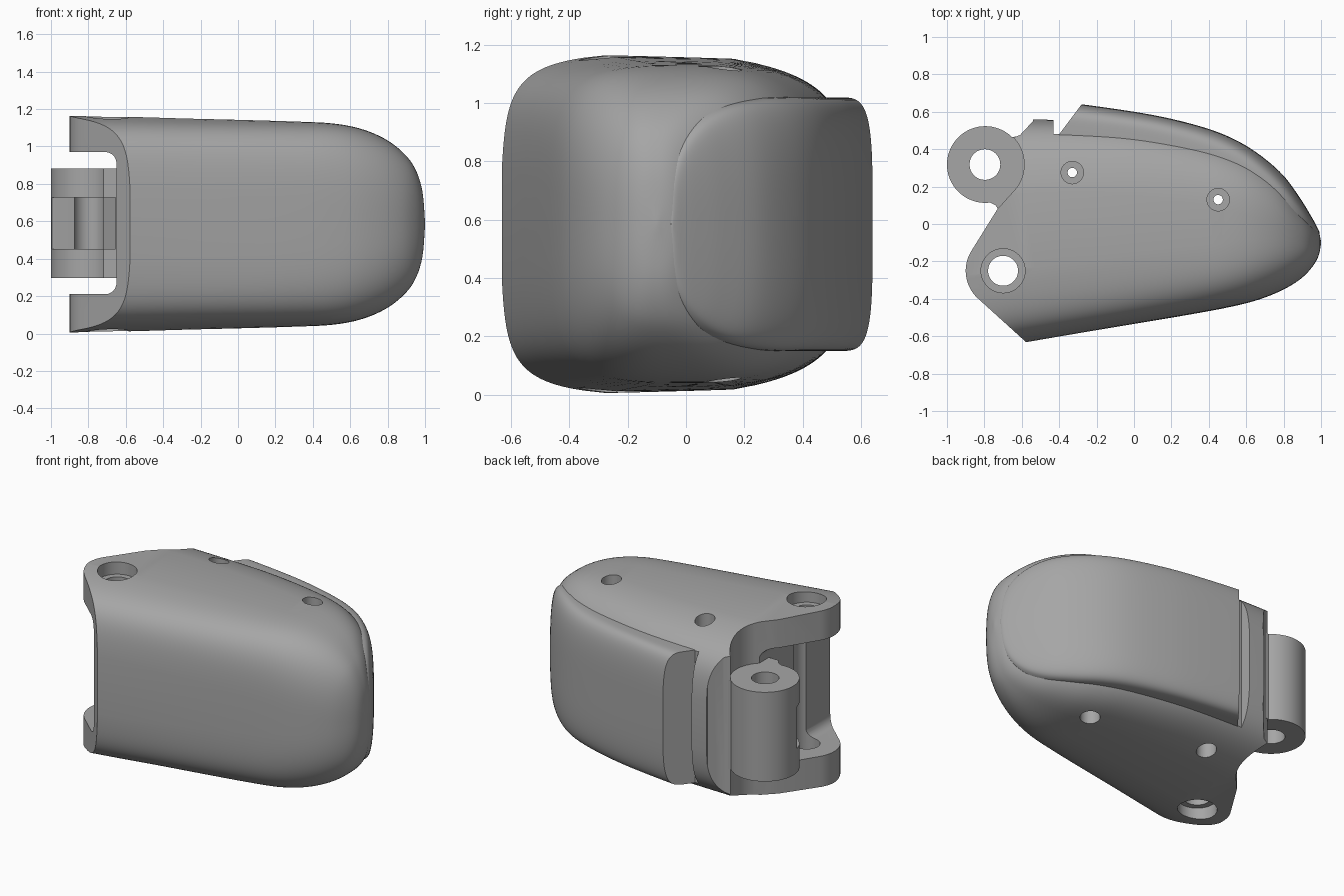
import bpy, bmesh, math
from mathutils import Vector

if "Cube" in bpy.data.objects:
    bpy.data.objects.remove(bpy.data.objects["Cube"])

ZC = 0.585
grey = bpy.data.materials.new("plain_grey")
grey.diffuse_color = (0.38, 0.38, 0.38, 1)
grey.use_nodes = True
grey.node_tree.nodes["Principled BSDF"].inputs["Base Color"].default_value = grey.diffuse_color


def make(name, bm):
    bmesh.ops.recalc_face_normals(bm, faces=bm.faces)
    me = bpy.data.meshes.new(name)
    bm.to_mesh(me)
    bm.free()
    ob = bpy.data.objects.new(name, me)
    bpy.context.collection.objects.link(ob)
    me.materials.append(grey)
    return ob


def catmull(rows, steps=5):
    out = []
    for i in range(len(rows) - 1):
        p = [Vector(rows[max(0, min(len(rows) - 1, i + k))]) for k in (-1, 0, 1, 2)]
        for s in range(steps):
            t = s / steps
            out.append(0.5 * (2 * p[1] + (p[2] - p[0]) * t
                              + (2 * p[0] - 5 * p[1] + 4 * p[2] - p[3]) * t * t
                              + (3 * p[1] - p[0] - 3 * p[2] + p[3]) * t ** 3))
    return out + [Vector(rows[-1])]


def loft(name, rows, dome=False, n=112):
    """Skin superellipse sections; rows hold x, y min, y max, half height, exponent."""
    bm = bmesh.new()
    rings = []
    for x, y0, y1, h, e in catmull(rows):
        ring = []
        k_dome = max(0, (e - 2) / 5) if dome else 0
        for k in range(n):
            a = 2 * math.pi * (k + 0.5) / n
            c, s = math.cos(a), math.sin(a)
            v = math.copysign(abs(c) ** (2 / e), c)
            w = math.copysign(abs(s) ** (2 / e), s)
            # the faces bulge gently, more so towards the pad side
            z = h * w * (1 - k_dome * (0.21 if v > 0 else 0.11) * v * v)
            y = (y0 + y1) / 2 + (y1 - y0) / 2 * v * (1 - k_dome * 0.065 * w * w)
            ring.append(bm.verts.new((x, y, ZC + z)))
        rings.append(ring)
    for a, b in zip(rings, rings[1:]):
        for k in range(n):
            bm.faces.new((a[k], a[(k + 1) % n], b[(k + 1) % n], b[k]))
    bm.faces.new(rings[0])
    bm.faces.new(rings[-1])
    return make(name, bm)


def prism(name, pts, lo, hi, axis='z'):
    """Extrude an xy outline along z, or an xz outline along y."""
    bm = bmesh.new()
    put = (lambda p, d: (p[0], p[1], d)) if axis == 'z' else (lambda p, d: (p[0], d, p[1]))
    a = [bm.verts.new(put(p, lo)) for p in pts]
    b = [bm.verts.new(put(p, hi)) for p in pts]
    bm.faces.new(a)
    bm.faces.new(b)
    for i in range(len(pts)):
        j = (i + 1) % len(pts)
        bm.faces.new((a[i], a[j], b[j], b[i]))
    return make(name, bm)


def arc(cx, cy, r, a0, a1, n):
    return [(cx + r * math.cos(math.radians(a0 + (a1 - a0) * i / n)),
             cy + r * math.sin(math.radians(a0 + (a1 - a0) * i / n))) for i in range(n + 1)]


def disc(cx, cy, r, lo, hi, n=48):
    return prism("cutter", arc(cx, cy, r, 0, 360 * (n - 1) / n, n - 1), lo, hi)


def boolean(ob, tool, op='DIFFERENCE'):
    m = ob.modifiers.new("cut", 'BOOLEAN')
    m.operation, m.solver, m.object = op, 'EXACT', tool
    bpy.context.view_layer.objects.active = ob
    bpy.ops.object.modifier_apply(modifier=m.name)
    bpy.data.objects.remove(tool, do_unlink=True)


def smooth(ob, angle=32):
    bpy.ops.object.select_all(action='DESELECT')
    ob.select_set(True)
    bpy.context.view_layer.objects.active = ob
    bpy.ops.object.shade_smooth_by_angle(angle=math.radians(angle))


# main shell, lofted from the hinge end to the tip
body = loft("finger_body", [
    (-1.05, -0.72, 0.57, 0.590, 7), (-0.6, -0.641, 0.565, 0.582, 7),
    (-0.28, -0.585, 0.555, 0.571, 6.6), (0.0, -0.537, 0.53, 0.562, 6.0),
    (0.3, -0.485, 0.475, 0.551, 5.2), (0.5, -0.447, 0.42, 0.540, 4.5),
    (0.65, -0.410, 0.36, 0.512, 3.8), (0.78, -0.36, 0.272, 0.459, 3.3),
    (0.88, -0.302, 0.145, 0.385, 2.9), (0.945, -0.24, 0.04, 0.300, 2.7),
    (0.985, -0.175, -0.03, 0.180, 2.5), (1.0, -0.105, -0.095, 0.01, 2.2)], dome=True)

# rear outline: cheek curve, hinge hollow, lip and groove for the pad
outline = ([(1.2, -1), (-0.15, -1), (-0.57, -0.638)]
           + arc(-0.70, -0.25, 0.2, 228, 146, 14)
           + [(-0.73, 0.08)] + arc(-0.795, 0.318, 0.208, -38, 44, 12)
           + [(-0.61, 0.475), (-0.54, 0.55), (-0.54, 0.8), (-0.43, 0.8), (-0.43, 0.48),
              (-0.38, 0.48), (-0.2, 0.8), (1.2, 0.8)])
boolean(body, prism("cutter", outline, -0.5, 2), 'INTERSECT')

# slot between the two cheeks, with rounded inner corners
slot = [(-1.2, 0.21)] + arc(-0.71, 0.27, 0.06, -90, 0, 8) + arc(-0.71, 0.91, 0.06, 0, 90, 8) + [(-1.2, 0.97)]
boolean(body, prism("cutter", slot, -0.9, 0.9, 'y'))

# pivot holes and screw holes, countersunk from both sides
for cx, cy, r_in, r_out, depth in ((-0.70, -0.25, 0.08, 0.118, 0.07),
                                   (-0.33, 0.275, 0.025, 0.06, 0.20),
                                   (0.45, 0.13, 0.025, 0.06, 0.20)):
    boolean(body, disc(cx, cy, r_in, -0.5, 2))
    boolean(body, disc(cx, cy, r_out, 1.15 - depth, 2))
    boolean(body, disc(cx, cy, r_out, -0.5, 0.02 + depth))
smooth(body)

# soft pad over the back side, slanted at its rear end, clear of the screw holes
pad = loft("grip_pad", [
    (-0.5, 0.38, 0.665, 0.435, 4.2), (-0.28, 0.37, 0.64, 0.435, 4.2),
    (0.0, 0.34, 0.60, 0.435, 4.2), (0.2, 0.29, 0.562, 0.435, 4.2),
    (0.4, 0.215, 0.508, 0.435, 4.2), (0.55, 0.15, 0.446, 0.435, 4),
    (0.68, 0.08, 0.364, 0.430, 3.6), (0.8, 0.01, 0.258, 0.405, 3.1),
    (0.89, -0.03, 0.135, 0.345, 2.7), (0.95, -0.055, 0.037, 0.255, 2.4),
    (0.982, -0.06, -0.022, 0.14, 2.2), (0.992, -0.05, -0.045, 0.01, 2.0)])
boolean(pad, prism("cutter", [(-0.8, 0), (-0.40, 0), (-0.40, 0.48), (-0.28, 0.64),
                              (-0.16, 0.8), (-0.8, 0.8)], -0.5, 2))
smooth(pad)

# hinge barrel with its web into the body, pivot hole and front notch
barrel = disc(-0.795, 0.318, 0.205, 0.297, 0.882, 72)
barrel.name = "hinge_barrel"
web = [(-0.80, 0.13), (-0.74, 0.10), (-0.72, 0.07), (-0.63, 0.07), (-0.55, 0.2),
       (-0.55, 0.47), (-0.62, 0.468), (-0.66, 0.465), (-0.71, 0.495), (-0.8, 0.5)]
boolean(barrel, prism("web", web, 0.297, 0.882), 'UNION')
boolean(barrel, disc(-0.797, 0.318, 0.082, -0.5, 2))
boolean(barrel, prism("cutter", [(-1.2, -0.2), (-0.655, -0.2), (-0.655, 0.2), (-0.72, 0.29),
                                 (-0.8, 0.31), (-0.88, 0.29), (-1.2, 0.24)], 0.452, 0.727))
smooth(barrel)
